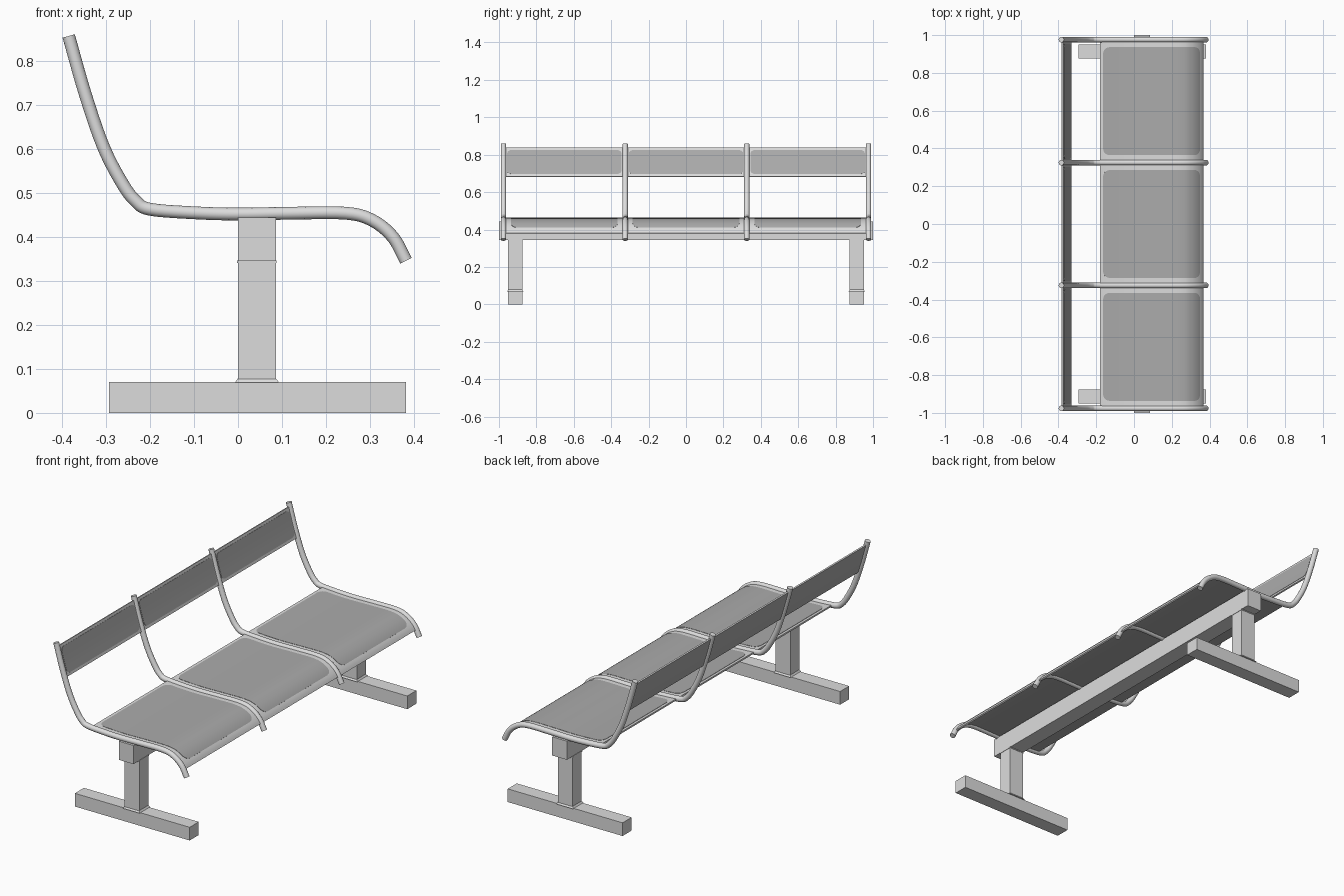
import bpy, bmesh, math
from mathutils import Vector

if "Cube" in bpy.data.objects:
    bpy.data.objects.remove(bpy.data.objects["Cube"])


def material(name, v):
    m = bpy.data.materials.new(name)
    m.diffuse_color = (v, v, v, 1)
    m.use_nodes = True
    m.node_tree.nodes["Principled BSDF"].inputs["Base Color"].default_value = m.diffuse_color
    return m


LIGHT = material("light grey metal", 0.72)
DARK = material("mid grey mesh", 0.41)


def make_object(name, bm, mats, smooth=True):
    bmesh.ops.recalc_face_normals(bm, faces=bm.faces)
    me = bpy.data.meshes.new(name)
    bm.to_mesh(me)
    bm.free()
    ob = bpy.data.objects.new(name, me)
    bpy.context.collection.objects.link(ob)
    for m in mats:
        me.materials.append(m)
    if smooth:
        bpy.ops.object.select_all(action='DESELECT')
        ob.select_set(True)
        bpy.context.view_layer.objects.active = ob
        bpy.ops.object.shade_smooth_by_angle(angle=math.radians(35))
    return ob


def box(name, x, y, z, flare=0.0):
    """Box from ranges; flare widens the bottom face."""
    bm = bmesh.new()
    bmesh.ops.create_cube(bm, size=1)
    for v in bm.verts:
        f = flare if v.co.z < 0 else 0
        sx, sy = (1 if v.co.x > 0 else -1), (1 if v.co.y > 0 else -1)
        v.co = (x[sx > 0] + sx * f, y[sy > 0] + sy * f, z[v.co.z > 0])
    return make_object(name, bm, [LIGHT], False)


# side profile shared by tubes, seat and backrest (x, z)
KEYS = [(-0.385, 0.857), (-0.348, 0.727), (-0.306, 0.605), (-0.262, 0.520),
        (-0.232, 0.481), (-0.200, 0.463), (-0.10, 0.455), (0.0, 0.452),
        (0.12, 0.454), (0.245, 0.454), (0.305, 0.438), (0.352, 0.400),
        (0.382, 0.346)]


def spline(keys, steps):
    p = [Vector(k) for k in keys]
    p = [2 * p[0] - p[1]] + p + [2 * p[-1] - p[-2]]
    out = []
    for i in range(1, len(p) - 2):
        a, b, c, d = p[i - 1:i + 3]
        for s in range(steps):
            t = s / steps
            out.append(0.5 * (2 * b + (c - a) * t + (2 * a - 5 * b + 4 * c - d) * t * t
                              + (3 * b - a - 3 * c + d) * t ** 3))
    return out + [p[-2]]


def with_normals(pts):
    res = []
    for i, p in enumerate(pts):
        t = (pts[min(i + 1, len(pts) - 1)] - pts[max(i - 1, 0)]).normalized()
        res.append((p, Vector((-t.y, t.x))))
    return res


PATH = with_normals(spline(KEYS, 5))
FINE = with_normals(spline(KEYS, 20))


def tube(name, y, r=0.0145, sides=14):
    bm = bmesh.new()
    rings = []
    for p, n in PATH:
        ring = []
        for k in range(sides):
            a = math.tau * k / sides
            q = p + n * r * math.cos(a)
            ring.append(bm.verts.new((q.x, y + r * math.sin(a), q.y)))
        rings.append(ring)
    for a, b in zip(rings, rings[1:]):
        for k in range(sides):
            j = (k + 1) % sides
            bm.faces.new((a[k], a[j], b[j], b[k]))
    bm.faces.new(rings[0])
    bm.faces.new(rings[-1])
    return make_object(name, bm, [LIGHT])


def sheet(name, rows, y0, y1, low, high, mats, corner=0.0):
    """Sheet following the profile rows, with optional rounded corners."""
    bm = bmesh.new()
    dist = [0.0]
    for (a, _), (b, _) in zip(rows, rows[1:]):
        dist.append(dist[-1] + (b - a).length)
    rings = []
    for (p, n), d in zip(rows, dist):
        e = min(d, dist[-1] - d)
        cut = corner - math.sqrt(corner ** 2 - (corner - e) ** 2) if e < corner else 0
        ring = []
        for off, y in ((high, y0 + cut), (high, y1 - cut), (low, y1 - cut), (low, y0 + cut)):
            q = p + n * off
            ring.append(bm.verts.new((q.x, y, q.y)))
        rings.append(ring)
    for a, b in zip(rings, rings[1:]):
        for k in range(4):
            j = (k + 1) % 4
            f = bm.faces.new((a[k], a[j], b[j], b[k]))
            f.material_index = 1 if k == 2 and len(mats) > 1 else 0   # underside
    bm.faces.new(rings[0])
    bm.faces.new(rings[-1])
    return make_object(name, bm, mats)


def seat_rows(x0, x1):
    return [r for r in FINE if x0 <= r[0].x <= x1 and r[0].y < 0.6]


def back_rows(z0, z1):
    return [r for r in FINE if z0 <= r[0].y <= z1]


# four bent tube frames
RAILS = [-0.976, -0.325, 0.325, 0.976]
for i, y in enumerate(RAILS):
    tube(f"tube_frame_{i + 1}", y)

# seat and backrest sheets
sheet("seat_panel", seat_rows(-0.182, 0.366), -0.972, 0.972, -0.004, 0.004, [LIGHT, DARK])
sheet("backrest_panel", back_rows(0.678, 0.838), -0.972, 0.972, -0.004, 0.004, [LIGHT, DARK])

# darker mesh areas between the frames
for i in range(3):
    a, b = RAILS[i], RAILS[i + 1]
    sheet(f"seat_mesh_{i + 1}", seat_rows(-0.170, 0.346), a + 0.04, b - 0.04,
          0.003, 0.0055, [DARK], 0.035)
    sheet(f"backrest_mesh_{i + 1}", back_rows(0.695, 0.828), a + 0.02, b - 0.02,
          0.003, 0.0055, [DARK], 0.02)

# long support beam under the seat
box("support_beam", (0.0, 0.086), (-1.0, 1.0), (0.345, 0.444))

# two T-shaped legs
for side, y in (("left", -0.913), ("right", 0.913)):
    ys = (y - 0.038, y + 0.038)
    box(f"{side}_foot", (-0.293, 0.382), ys, (0.0, 0.07))
    box(f"{side}_post", (0.0, 0.086), ys, (0.065, 0.346))
    box(f"{side}_lower_weld", (0.0, 0.086), (ys[0] + 0.001, ys[1] - 0.001), (0.069, 0.079), 0.007)
    box(f"{side}_upper_weld", (-0.002, 0.088), (ys[0] - 0.002, ys[1] + 0.002), (0.341, 0.347))
